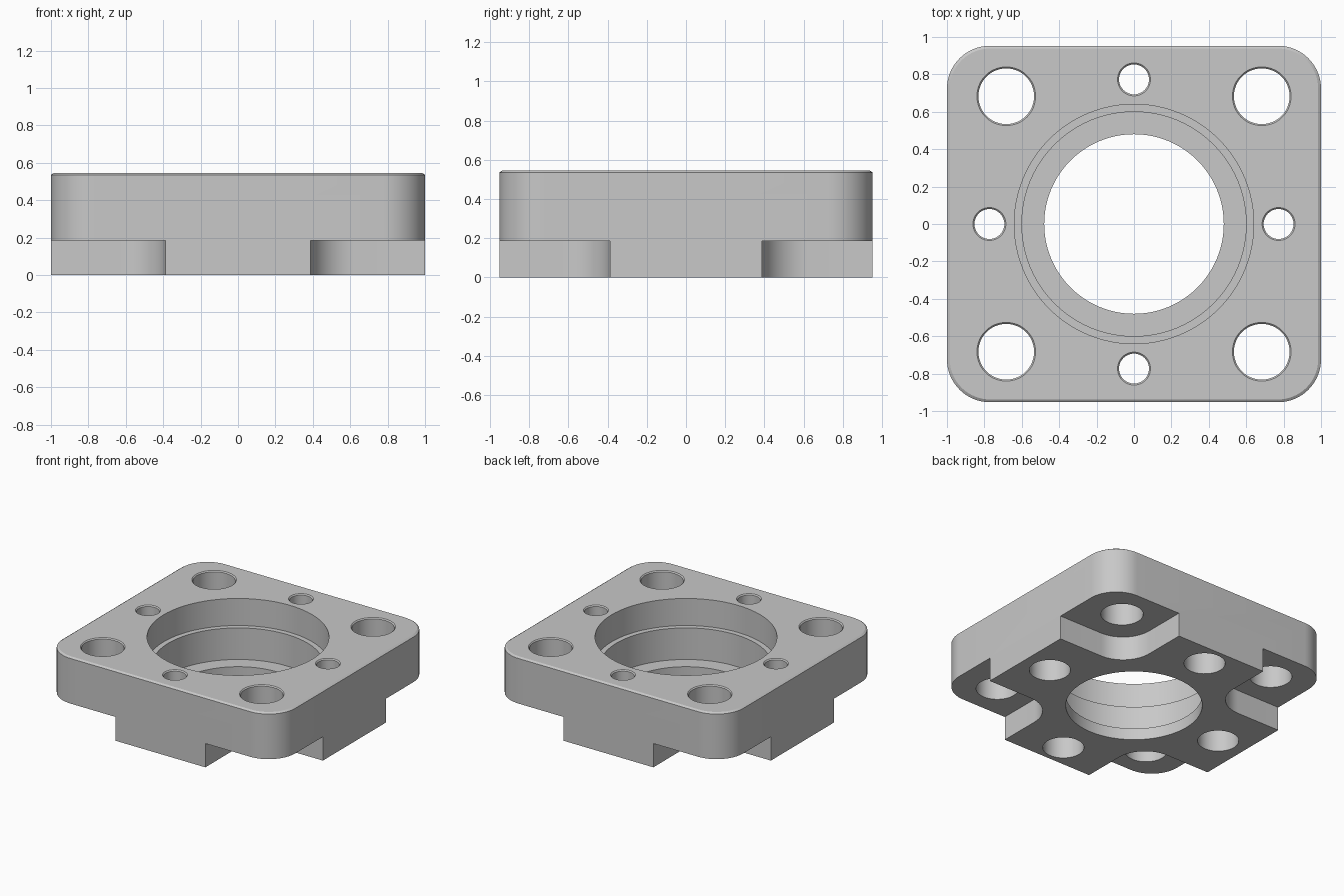
import bpy, bmesh, math

cube = bpy.data.objects.get("Cube")
if cube:
    bpy.data.objects.remove(cube, do_unlink=True)

TOP = 0.545
HALF_X, HALF_Y = 1.0, 0.953
CORNER = 0.23

steel = bpy.data.materials.new("machined grey")
steel.use_nodes = True
grey = (0.58, 0.58, 0.58, 1)
steel.diffuse_color = grey
steel.node_tree.nodes["Principled BSDF"].inputs["Base Color"].default_value = grey


def rounded_rect(hx, hy, r, z, cx=0, cy=0, steps=16):
    """Outline of a rounded rectangle at height z."""
    pts = []
    for quarter, (sx, sy) in enumerate(((1, 1), (-1, 1), (-1, -1), (1, -1))):
        for i in range(steps + 1):
            a = (quarter + i / steps) * math.pi / 2
            pts.append((cx + sx * (hx - r) + r * math.cos(a),
                        cy + sy * (hy - r) + r * math.sin(a), z))
    return pts


def circle(r, z, cx, cy, sides):
    return [(cx + r * math.cos(math.tau * i / sides),
             cy + r * math.sin(math.tau * i / sides), z) for i in range(sides)]


def loft(name, rings):
    """Closed solid through a stack of equal-length rings."""
    bm = bmesh.new()
    loops = [[bm.verts.new(p) for p in ring] for ring in rings]
    n = len(loops[0])
    for low, high in zip(loops, loops[1:]):
        for i in range(n):
            j = (i + 1) % n
            bm.faces.new((low[i], low[j], high[j], high[i]))
    bm.faces.new(loops[0][::-1])
    bm.faces.new(loops[-1])
    bmesh.ops.recalc_face_normals(bm, faces=bm.faces)
    mesh = bpy.data.meshes.new(name)
    bm.to_mesh(mesh)
    bm.free()
    mesh.materials.append(steel)
    obj = bpy.data.objects.new(name, mesh)
    bpy.context.collection.objects.link(obj)
    return obj


def bore(name, profile, cx=0, cy=0, sides=48):
    """Stepped round cutter from (radius, height) pairs."""
    return loft(name, [circle(r, z, cx, cy, sides) for r, z in profile])


# Body plate with a fine chamfer around the top edge
body = loft("flange_body", [
    rounded_rect(HALF_X, HALF_Y, CORNER, 0),
    rounded_rect(HALF_X, HALF_Y, CORNER, TOP - 0.01),
    rounded_rect(HALF_X - 0.015, HALF_Y - 0.015, CORNER - 0.015, TOP)])

BELOW, ABOVE = -0.1, TOP + 0.1
RIM = TOP - 0.008
cutters = []

# Stepped centre bore
cutters.append(bore("centre_bore_cutter", [
    (0.48, BELOW), (0.48, 0.09), (0.6, 0.09), (0.6, 0.335),
    (0.64, 0.335), (0.64, ABOVE)], sides=96))

# Rounded corner notches underneath and the large holes through them
for sx in (-1, 1):
    for sy in (-1, 1):
        cutters.append(loft("corner_notch_cutter", [
            rounded_rect(0.5, 0.5, 0.24, z, sx * 0.887, sy * 0.887)
            for z in (BELOW, 0.185)]))
        cutters.append(bore("corner_hole_cutter", [
            (0.149, BELOW), (0.149, RIM), (0.157, TOP), (0.157, ABOVE)],
            sx * 0.683, sy * 0.683))

# Small side holes, counterbored from below
for cx, cy in ((1, 0), (-1, 0), (0, 1), (0, -1)):
    cutters.append(bore("side_hole_cutter", [
        (0.145, BELOW), (0.145, 0.3), (0.08, 0.3), (0.08, RIM),
        (0.088, TOP), (0.088, ABOVE)], cx * 0.773, cy * 0.773))

# Cut everything out of the body
bpy.ops.object.select_all(action='DESELECT')
body.select_set(True)
bpy.context.view_layer.objects.active = body
for cutter in cutters:
    cutter.hide_render = True
    mod = body.modifiers.new("cut", 'BOOLEAN')
    mod.operation = 'DIFFERENCE'
    mod.solver = 'EXACT'
    mod.object = cutter
    bpy.ops.object.modifier_apply(modifier=mod.name)
    bpy.data.objects.remove(cutter, do_unlink=True)

bpy.ops.object.shade_smooth_by_angle(angle=math.radians(30))
